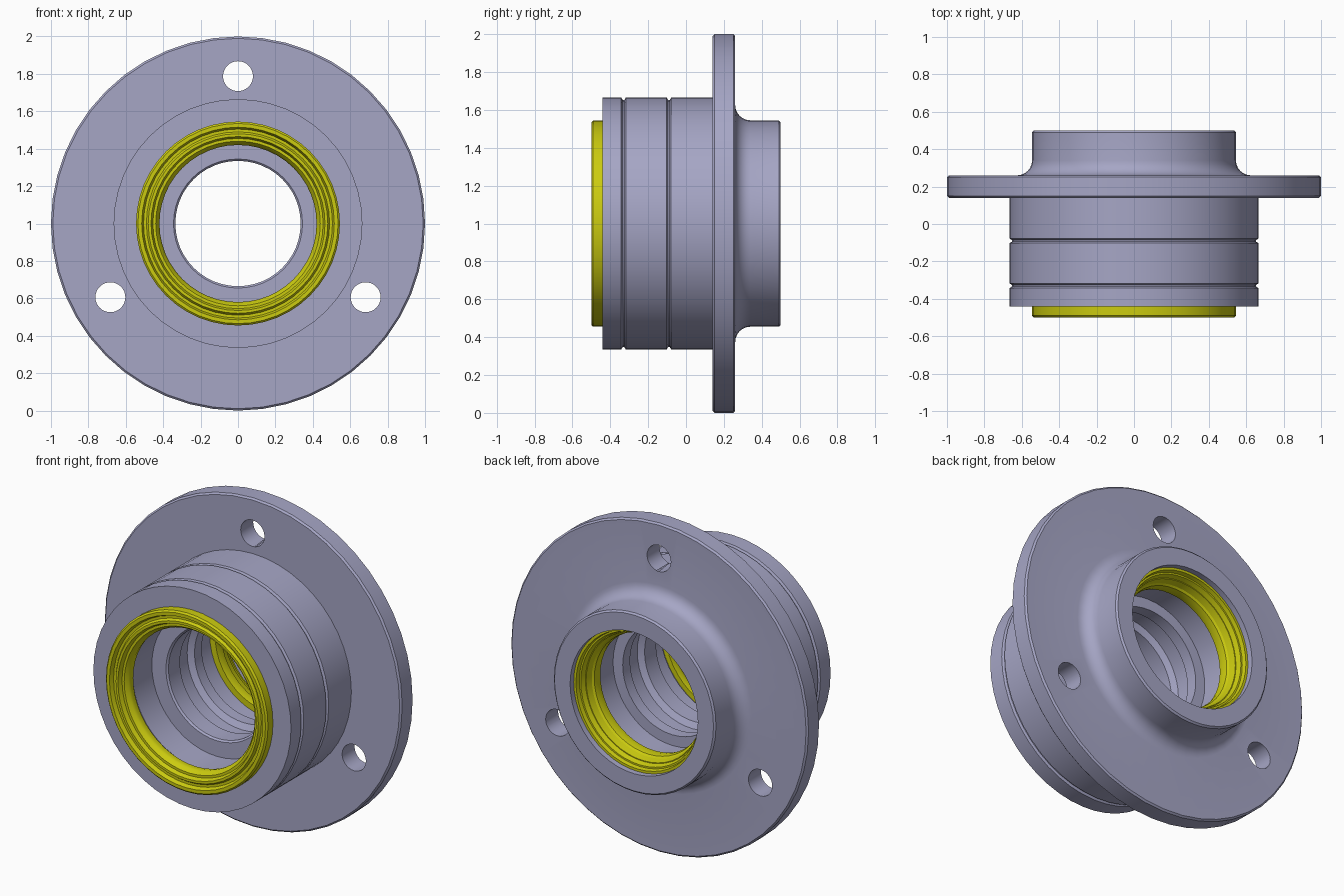
import bpy, bmesh
from math import sin, cos, pi, radians

SEGMENTS = 48
cube = bpy.data.objects.get("Cube")
if cube:
    bpy.data.objects.remove(cube, do_unlink=True)


def make_material(name, color):
    mat = bpy.data.materials.new(name)
    mat.use_nodes = True
    mat.diffuse_color = color
    mat.node_tree.nodes["Principled BSDF"].inputs["Base Color"].default_value = color
    return mat


steel = make_material("lavender grey steel", (0.38, 0.38, 0.56, 1))
rubber = make_material("yellow rubber", (0.60, 0.60, 0.005, 1))


def activate(obj):
    bpy.ops.object.select_all(action="DESELECT")
    obj.select_set(True)
    bpy.context.view_layer.objects.active = obj


def lathe(name, profile, mat):
    """Spin a closed (radius, y) outline around the horizontal hub axis."""
    bm = bmesh.new()
    rings = []
    for i in range(SEGMENTS):
        a = 2 * pi * i / SEGMENTS
        rings.append([bm.verts.new((r * cos(a), y, 1 + r * sin(a))) for r, y in profile])
    n = len(profile)
    for i, ring in enumerate(rings):
        nxt = rings[(i + 1) % SEGMENTS]
        for j in range(n):
            k = (j + 1) % n
            bm.faces.new((ring[j], ring[k], nxt[k], nxt[j]))
    bmesh.ops.recalc_face_normals(bm, faces=bm.faces)
    mesh = bpy.data.meshes.new(name)
    bm.to_mesh(mesh)
    bm.free()
    mesh.materials.append(mat)
    obj = bpy.data.objects.new(name, mesh)
    bpy.context.collection.objects.link(obj)
    return obj


def smooth(obj):
    activate(obj)
    bpy.ops.object.shade_smooth_by_angle(angle=radians(28))


def groove(y):
    return [(0.665, y - 0.012), (0.652, y - 0.004), (0.652, y + 0.004), (0.665, y + 0.012)]


# Housing outline: barrel with two grooves, flange, filleted rear neck, stepped bore
fillet = [(0.625 - 0.08 * sin(t), 0.34 - 0.08 * cos(t)) for t in (i * pi / 12 for i in range(7))]
outside = [(0.46, -0.44), (0.665, -0.44)] + groove(-0.33) + groove(-0.09) + [
    (0.665, 0.14), (0.99, 0.14), (1.0, 0.15), (1.0, 0.25), (0.99, 0.26)]
neck = [(0.545, 0.49), (0.535, 0.50), (0.43, 0.50)]
bore = [(0.43, 0.30), (0.40, 0.30), (0.40, 0.13), (0.335, 0.13), (0.335, 0.06),
        (0.37, 0.04), (0.37, -0.06), (0.335, -0.08), (0.335, -0.19),
        (0.345, -0.20), (0.44, -0.20), (0.44, -0.38), (0.46, -0.38)]
housing = lathe("hub_housing", outside + fillet + neck + bore, steel)

# Three bolt holes through the flange
for i in range(3):
    a = pi / 2 + i * 2 * pi / 3
    bpy.ops.mesh.primitive_cylinder_add(
        vertices=32, radius=0.08, depth=0.4, rotation=(pi / 2, 0, 0),
        location=(0.788 * cos(a), 0.2, 1 + 0.788 * sin(a)))
    cutter = bpy.context.object
    cutter.name = "bolt_hole_cutter"
    cutter.hide_render = True
    cutter.data.materials.append(steel)
    cut = housing.modifiers.new("bolt_hole", "BOOLEAN")
    cut.operation = "DIFFERENCE"
    cut.solver = "EXACT"
    cut.object = cutter
    activate(housing)
    bpy.ops.object.modifier_apply(modifier=cut.name)
    bpy.data.objects.remove(cutter, do_unlink=True)
smooth(housing)

# Front seal: protruding ring with a ridged, inward sloping lip
front_seal = lathe("front_seal", [
    (0.455, -0.40), (0.455, -0.442), (0.545, -0.442), (0.545, -0.49), (0.535, -0.50),
    (0.515, -0.50), (0.505, -0.475), (0.49, -0.475), (0.48, -0.49), (0.465, -0.49),
    (0.455, -0.465), (0.44, -0.465), (0.425, -0.445), (0.42, -0.43), (0.425, -0.40)], rubber)
smooth(front_seal)

# Rear seal: recessed inside the neck, sloping toward the bore
rear_seal = lathe("rear_seal", [
    (0.43, 0.302), (0.43, 0.465), (0.415, 0.465), (0.41, 0.44), (0.40, 0.44),
    (0.39, 0.41), (0.385, 0.41), (0.375, 0.37), (0.365, 0.36), (0.36, 0.33),
    (0.365, 0.302)], rubber)
smooth(rear_seal)
